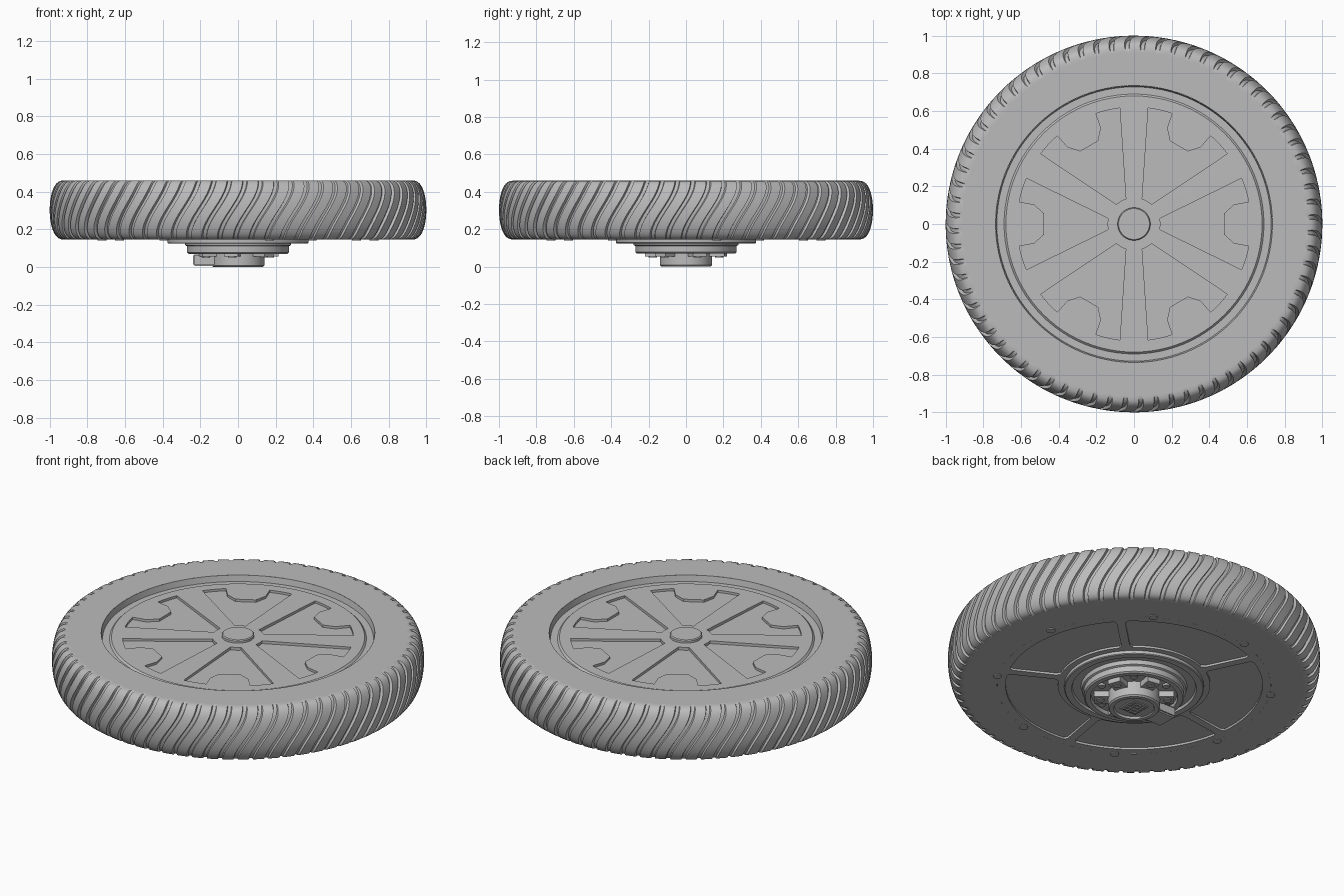
import bpy, bmesh
from math import sin, cos, pi, radians
from mathutils import Matrix

if "Cube" in bpy.data.objects:
    bpy.data.objects.remove(bpy.data.objects["Cube"])

grey = bpy.data.materials.new("plain grey")
grey.use_nodes = True
grey.diffuse_color = (0.5, 0.5, 0.5, 1)
grey.node_tree.nodes["Principled BSDF"].inputs["Base Color"].default_value = (0.5, 0.5, 0.5, 1)


def finish(name, bm, angle=35):
    bmesh.ops.remove_doubles(bm, verts=bm.verts, dist=1e-5)
    bmesh.ops.recalc_face_normals(bm, faces=bm.faces)
    mesh = bpy.data.meshes.new(name)
    bm.to_mesh(mesh)
    bm.free()
    obj = bpy.data.objects.new(name, mesh)
    bpy.context.collection.objects.link(obj)
    mesh.materials.append(grey)
    smooth(obj, angle)
    return obj


def smooth(obj, angle=35):
    bpy.ops.object.select_all(action='DESELECT')
    obj.select_set(True)
    bpy.context.view_layer.objects.active = obj
    bpy.ops.object.shade_smooth_by_angle(angle=radians(angle))


def lathe(name, profile, segments=96):
    """Revolve (radius, height) points around z."""
    bm = bmesh.new()
    verts = [bm.verts.new((r, 0, z)) for r, z in profile]
    edges = [bm.edges.new(pair) for pair in zip(verts, verts[1:])]
    bmesh.ops.spin(bm, geom=verts + edges, cent=(0, 0, 0), axis=(0, 0, 1),
                   angle=2 * pi, steps=segments)
    return finish(name, bm)


def add_prism(bm, outline, z0, z1):
    face = bm.faces.new([bm.verts.new((x, y, z0)) for x, y in outline])
    up = bmesh.ops.extrude_face_region(bm, geom=[face])["geom"]
    bmesh.ops.translate(bm, vec=(0, 0, z1 - z0),
                        verts=[v for v in up if isinstance(v, bmesh.types.BMVert)])


def add_box(bm, size, centre, turn=0):
    mat = (Matrix.Rotation(turn, 4, 'Z') @ Matrix.Translation(centre)
           @ Matrix.Diagonal((*size, 1)))
    bmesh.ops.create_cube(bm, size=1, matrix=mat)


def add_cylinder(bm, radius, z0, z1, x, y, sides=16):
    bmesh.ops.create_cone(bm, cap_ends=True, segments=sides, radius1=radius,
                          radius2=radius, depth=z1 - z0,
                          matrix=Matrix.Translation((x, y, (z0 + z1) / 2)))


def polar(r, a):
    return (r * cos(a), r * sin(a))


def arc(r, a0, a1, steps=8):
    return [polar(r, a0 + (a1 - a0) * i / steps) for i in range(steps + 1)]


def cut(obj, bm):
    tool = finish("cutter", bm)
    mod = obj.modifiers.new("pockets", 'BOOLEAN')
    mod.object, mod.operation, mod.solver = tool, 'DIFFERENCE', 'EXACT'
    bpy.context.view_layer.objects.active = obj
    bpy.ops.object.modifier_apply(modifier=mod.name)
    bpy.data.objects.remove(tool)
    smooth(obj)


# Tyre: curved tread with swept S-shaped grooves and flat sidewalls
LOW, HIGH, PITCHES, ROWS = 0.145, 0.46, 72, 20
RIM = 0.735
rows = [(RIM, LOW, 0), (0.91, LOW, 0)]
for i in range(ROWS + 1):
    t = i / ROWS
    a = (t - 0.5) * pi
    z = (LOW + HIGH) / 2 + (HIGH - LOW) / 2 * sin(a)
    r = 0.92 + 0.08 * max(cos(a), 0) ** 0.75
    rows.append((r, z, 0.016 if 0 < i < ROWS else 0))
rows += [(0.91, HIGH, 0), (RIM, HIGH, 0)]

bm = bmesh.new()
rings = []
for r, z, depth in rows:
    t = (z - LOW) / (HIGH - LOW)
    sweep = 0.14 * t * t * (3 - 2 * t)
    ring = []
    for p in range(PITCHES):
        for step, sunk in ((0, 0), (0.34, 0), (0.68, 0), (0.73, 1), (0.95, 1)):
            a = (p + step) * 2 * pi / PITCHES + sweep
            ring.append(bm.verts.new((*polar(r - depth * sunk, a), z)))
    rings.append(ring)
for low, high in zip(rings, rings[1:]):
    for i in range(len(low)):
        j = (i + 1) % len(low)
        bm.faces.new((low[i], low[j], high[j], high[i]))
finish("tyre", bm, 30)

# Wheel disc, recessed on top, with shallow pockets on both sides
disc = lathe("wheel_disc", [(0, LOW), (RIM, LOW), (RIM, HIGH), (0.728, 0.425),
                            (0.69, 0.425), (0.68, 0.435), (0, 0.44)])
bm = bmesh.new()
for k in range(6):
    mid = k * pi / 3
    half, notch = radians(23), radians(11)
    shape = (arc(0.14, mid + radians(12), mid - radians(12))
             + arc(0.62, mid - half, mid - notch)
             + [polar(0.54, mid - notch), polar(0.48, mid - notch * 0.6),
                polar(0.48, mid + notch * 0.6), polar(0.54, mid + notch)]
             + arc(0.62, mid + notch, mid + half))
    add_prism(bm, shape, 0.422, 0.5)
for k in range(5):
    mid = radians(80 + 72 * k)
    a, b, c = radians(31), radians(33), radians(34)
    shape = (arc(0.41, mid + a, mid - a) + [polar(0.43, mid - b)]
             + [polar(0.67, mid - c)] + arc(0.69, mid - b, mid + b, 16)
             + [polar(0.67, mid + c), polar(0.43, mid + b)])
    add_prism(bm, shape, 0.1, LOW + 0.012)
cut(disc, bm)

# Round cap at the centre of the top
lathe("centre_cap", [(0, 0.43), (0.087, 0.43), (0.087, 0.452), (0.082, 0.457), (0, 0.457)], 48)

# Bolts round the underside
bm = bmesh.new()
for k in range(8):
    add_cylinder(bm, 0.024, LOW - 0.005, LOW + 0.01,
                 *polar(0.742, radians(13 + 45 * k)))
finish("rim_bolts", bm)

# Stepped hub housing with an open cup
lathe("hub_housing", [(0.375, 0.15), (0.375, 0.128), (0.37, 0.124), (0.335, 0.124),
                      (0.33, 0.138), (0.285, 0.138), (0.28, 0.115), (0.27, 0.11),
                      (0.27, 0.077), (0.262, 0.07), (0.235, 0.07), (0.23, 0.09), (0, 0.09)])

# Central stub with a shallow dish in its end
lathe("hub_stub", [(0.14, 0.09), (0.14, 0.008), (0.132, 0), (0.11, 0),
                   (0.105, 0.012), (0, 0.012)], 48)

# Mounting ears with screws
bm = bmesh.new()
for k in range(6):
    add_box(bm, (0.1, 0.075, 0.035), (0.165, 0, 0.0725), radians(20 + 60 * k))
finish("mounting_ears", bm)
bm = bmesh.new()
for k in range(6):
    add_cylinder(bm, 0.022, 0.05, 0.07, *polar(0.18, radians(20 + 60 * k)))
    add_cylinder(bm, 0.02, 0.078, 0.095, *polar(0.2, radians(50 + 60 * k)))
finish("hub_screws", bm)

# Cable outlet on the right side of the stub
bm = bmesh.new()
add_box(bm, (0.16, 0.13, 0.062), (-0.16, 0, 0.037))
bmesh.ops.bevel(bm, geom=bm.edges[:], offset=0.008, segments=2, affect='EDGES')
finish("cable_outlet", bm)

# Square contact plate with a grid of pins
bm = bmesh.new()
add_box(bm, (0.11, 0.11, 0.008), (0, 0, 0.01))
for i in range(4):
    for j in range(4):
        add_box(bm, (0.014, 0.014, 0.006), (0.025 * (i - 1.5), 0.025 * (j - 1.5), 0.004))
finish("contact_plate", bm)
